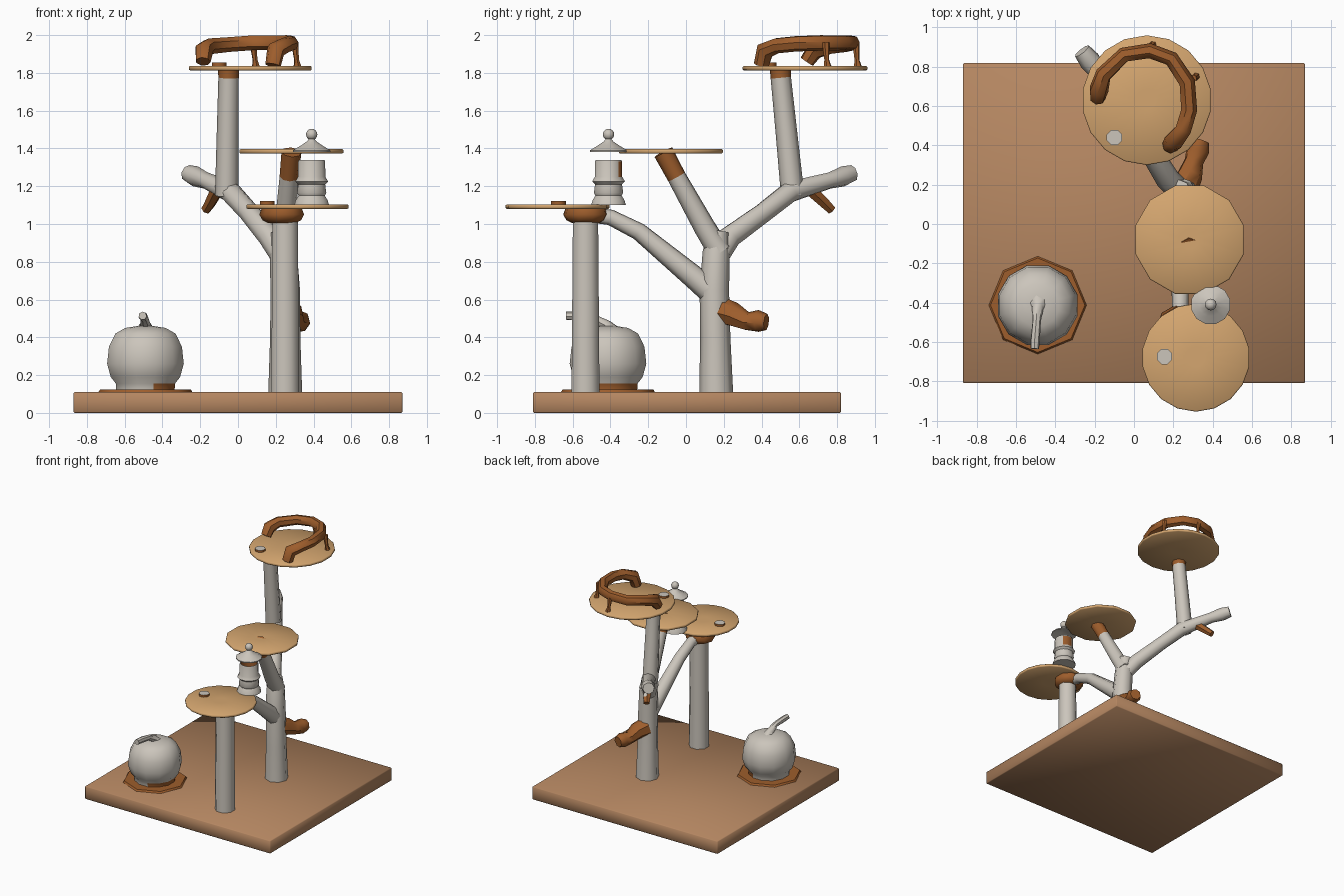
import bpy, bmesh, math
from mathutils import Vector

cube = bpy.data.objects.get("Cube")
if cube:
    bpy.data.objects.remove(cube, do_unlink=True)


def material(name, r, g, b):
    m = bpy.data.materials.new(name)
    m.diffuse_color = (r, g, b, 1)
    m.use_nodes = True
    shader = next(n for n in m.node_tree.nodes if n.type == 'BSDF_PRINCIPLED')
    shader.inputs["Base Color"].default_value = (r, g, b, 1)
    shader.inputs["Roughness"].default_value = 0.8
    return m


GREY = material("pale_grey", 0.60, 0.56, 0.50)
BARK = material("dark_wood", 0.34, 0.11, 0.025)
WOOD = material("light_wood", 0.66, 0.38, 0.16)
FLOOR = material("floor_wood", 0.46, 0.24, 0.12)


def finish(name, bm, mats, rule=None, angle=50):
    """Turn a bmesh into an object; rule(centre) picks the material slot."""
    bmesh.ops.recalc_face_normals(bm, faces=bm.faces)
    if rule:
        for f in bm.faces:
            f.material_index = int(rule(f.calc_center_median()))
    mesh = bpy.data.meshes.new(name)
    bm.to_mesh(mesh)
    bm.free()
    for m in mats:
        mesh.materials.append(m)
    ob = bpy.data.objects.new(name, mesh)
    bpy.context.collection.objects.link(ob)
    bpy.ops.object.select_all(action='DESELECT')
    ob.select_set(True)
    bpy.context.view_layer.objects.active = ob
    bpy.ops.object.shade_smooth_by_angle(angle=math.radians(angle))
    return ob


def skin(bm, rings):
    """Bridge rings of vertices and cap both ends."""
    n = len(rings[0])
    for a, b in zip(rings, rings[1:]):
        for i in range(n):
            j = (i + 1) % n
            bm.faces.new((a[i], a[j], b[j], b[i]))
    bm.faces.new(rings[0])
    bm.faces.new(rings[-1])


def lathe(name, x, y, profile, sides, mats, rule=None, turn=0.5, angle=50):
    bm = bmesh.new()
    rings = []
    for r, z in profile:
        ring = []
        for i in range(sides):
            a = math.tau * (i + turn) / sides
            ring.append(bm.verts.new((x + r * math.cos(a), y + r * math.sin(a), z)))
        rings.append(ring)
    skin(bm, rings)
    return finish(name, bm, mats, rule, angle)


def tube(name, path, sides, mats, rule=None):
    """Limb through (x, y, z, radius) points."""
    bm = bmesh.new()
    pts = [Vector(p[:3]) for p in path]
    rings, side = [], None
    for k, p in enumerate(pts):
        d = (pts[min(k + 1, len(pts) - 1)] - pts[max(k - 1, 0)]).normalized()
        if side is None:
            side = d.orthogonal()
        side = (side - d * side.dot(d)).normalized()
        up = d.cross(side)
        ring = []
        for i in range(sides):
            a = math.tau * i / sides
            ring.append(bm.verts.new(p + (side * math.cos(a) + up * math.sin(a)) * path[k][3]))
        rings.append(ring)
    skin(bm, rings)
    return finish(name, bm, mats, rule)


# Base board
bm = bmesh.new()
bmesh.ops.create_cube(bm, size=1)
for v in bm.verts:
    v.co = (v.co.x * 1.74, v.co.y * 1.63 + 0.005, v.co.z * 0.11 + 0.055)
bmesh.ops.bevel(bm, geom=bm.edges[:], offset=0.006, segments=1, affect='EDGES')
finish("base_board", bm, [FLOOR])

# Platforms
for name, x, y, z, r, sides in (("low_platform", 0.315, -0.68, 1.08, 0.275, 18),
                                ("middle_platform", 0.283, -0.08, 1.373, 0.285, 12),
                                ("top_platform", 0.065, 0.63, 1.813, 0.33, 18)):
    lathe(name, x, y, [(0.05, z), (r - 0.006, z), (r, z + 0.005), (r, z + 0.019),
                       (r - 0.006, z + 0.024), (0.05, z + 0.024)], sides, [WOOD])

# Small pads on the platforms
for name, x, y, z in (("low_pad", 0.155, -0.675, 1.102), ("top_pad", -0.1, 0.44, 1.835)):
    lathe(name, x, y, [(0.042, z), (0.042, z + 0.019)], 8, [BARK, GREY],
          lambda c, z=z: c.z > z + 0.015)

# Front post with its collar
lathe("front_post", 0.25, -0.532, [(0.08, 0.1), (0.076, 0.6), (0.072, 1.06)], 8, [GREY])
lathe("post_collar", 0.235, -0.53, [(0.075, 1.005), (0.105, 1.02), (0.122, 1.05), (0.11, 1.082)],
      9, [BARK])

# Main trunk and limbs
tube("trunk", [(0.25, 0.16, 0.1, 0.09), (0.25, 0.155, 0.4, 0.08), (0.25, 0.15, 0.65, 0.078),
               (0.24, 0.16, 0.85, 0.072), (0.23, 0.17, 0.96, 0.055)], 8, [GREY])
tube("back_limb", [(0.25, 0.15, 0.8, 0.06), (0.17, 0.23, 0.93, 0.062), (0.06, 0.41, 1.06, 0.055),
                   (-0.04, 0.55, 1.17, 0.058), (-0.17, 0.76, 1.23, 0.044),
                   (-0.225, 0.83, 1.252, 0.055), (-0.265, 0.88, 1.268, 0.045)], 8, [GREY])
tube("top_limb", [(-0.06, 0.565, 1.15, 0.062), (-0.055, 0.53, 1.5, 0.057),
                  (-0.05, 0.502, 1.775, 0.054), (-0.05, 0.5, 1.82, 0.056)],
     8, [GREY, BARK], lambda c: c.z > 1.78)
tube("middle_limb", [(0.245, 0.18, 0.85, 0.062), (0.25, 0.1, 0.98, 0.058), (0.27, -0.05, 1.25, 0.05),
                     (0.283, -0.12, 1.38, 0.053)], 8, [GREY, BARK], lambda c: c.z > 1.28)
tube("front_limb", [(0.25, 0.16, 0.62, 0.07), (0.245, 0.04, 0.72, 0.062), (0.235, -0.25, 0.96, 0.047),
                    (0.235, -0.4, 1.035, 0.042), (0.235, -0.52, 1.05, 0.04)], 8, [GREY])

# Broken stubs
tube("trunk_stub", [(0.25, 0.18, 0.54, 0.075), (0.285, 0.25, 0.52, 0.066), (0.305, 0.32, 0.485, 0.05),
                    (0.325, 0.38, 0.485, 0.06), (0.34, 0.425, 0.48, 0.045)], 7, [BARK])
tube("limb_stub", [(-0.1, 0.64, 1.2, 0.038), (-0.15, 0.74, 1.105, 0.03), (-0.17, 0.77, 1.075, 0.026)],
     6, [GREY, BARK], lambda c: c.z < 1.17)

# Curved railing on the top platform with thin legs
tube("railing", [(-0.185, 0.64, 1.86, 0.04), (-0.18, 0.68, 1.92, 0.05), (-0.155, 0.76, 1.94, 0.043),
                 (-0.05, 0.86, 1.95, 0.04), (0.08, 0.88, 1.96, 0.04), (0.19, 0.84, 1.96, 0.04),
                 (0.27, 0.72, 1.96, 0.042), (0.28, 0.58, 1.955, 0.042), (0.25, 0.48, 1.945, 0.042),
                 (0.2, 0.42, 1.92, 0.05), (0.185, 0.4, 1.84, 0.042)], 7, [BARK])
for name, x, y in (("back_leg", 0.08, 0.9), ("side_leg", 0.3, 0.74)):
    tube(name, [(x + 0.015, y + 0.01, 1.83, 0.022), (x + 0.01, y + 0.005, 1.87, 0.013),
                (x, y, 1.96, 0.02)], 6, [BARK])

# Lantern: hollow body, floating roof and ball finial
LX, LY = 0.39, -0.41


def lantern_rule(c):
    r = math.hypot(c.x - LX, c.y - LY)
    inside = r < 0.066 and 1.15 < c.z < 1.335
    window = 1.25 < c.z < 1.33 and c.y > LY + 0.05 and c.x > LX
    return inside or window


lathe("lantern_body", LX, LY,
      [(0.095, 1.1), (0.088, 1.125), (0.072, 1.15), (0.08, 1.165), (0.074, 1.21), (0.09, 1.225),
       (0.075, 1.25), (0.074, 1.33), (0.07, 1.34), (0.064, 1.338), (0.064, 1.17)],
      12, [GREY, BARK], lantern_rule)
lathe("lantern_roof", LX, LY, [(0.02, 1.405), (0.102, 1.382), (0.102, 1.39), (0.06, 1.415),
                               (0.026, 1.437), (0.012, 1.455)], 12, [GREY])
bm = bmesh.new()
bmesh.ops.create_uvsphere(bm, u_segments=12, v_segments=8, radius=0.03)
bmesh.ops.translate(bm, verts=bm.verts, vec=(LX, LY, 1.474))
finish("lantern_ball", bm, [GREY])

# Round gourd-shaped pod on its octagonal mat
lathe("pod_mat", -0.49, -0.413, [(0.25, 0.108), (0.24, 0.124)], 8, [BARK], turn=0)
lathe("pod", -0.49, -0.413,
      [(0.16, 0.12), (0.162, 0.155), (0.19, 0.19), (0.21, 0.26), (0.2, 0.35), (0.165, 0.42),
       (0.11, 0.45), (0.04, 0.46)], 12, [GREY, BARK],
      lambda c: c.z < 0.15 and c.x > -0.42, angle=60)
tube("pod_stem", [(-0.49, -0.41, 0.43, 0.06), (-0.49, -0.425, 0.465, 0.03), (-0.495, -0.49, 0.5, 0.022),
                  (-0.503, -0.59, 0.512, 0.024), (-0.505, -0.635, 0.514, 0.022)], 7, [GREY])
